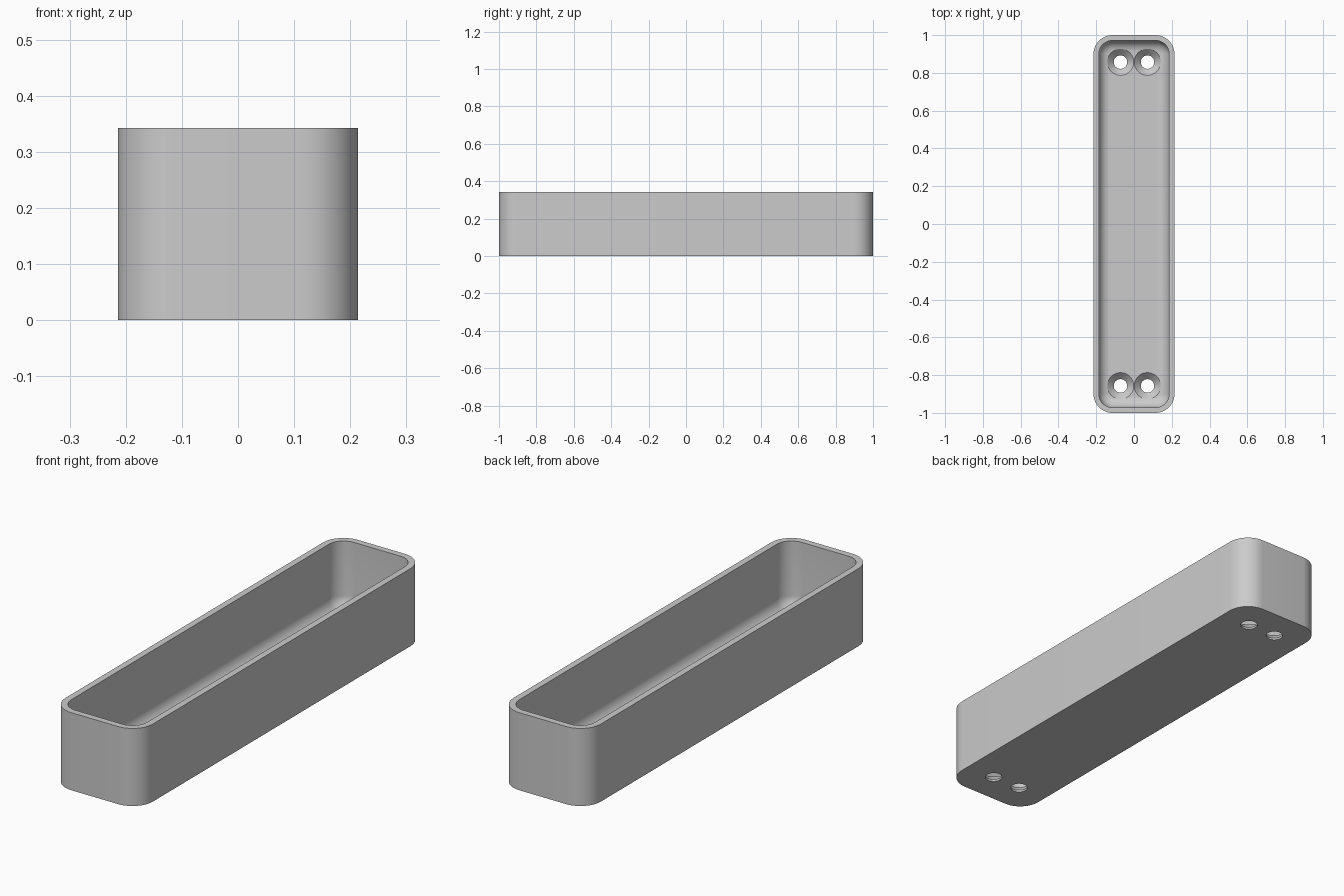
import bpy
import bmesh
from math import sin, cos, pi

if "Cube" in bpy.data.objects:
    bpy.data.objects.remove(bpy.data.objects["Cube"])

HALF_W, HALF_L, HEIGHT = 0.2143, 1.0, 0.343
CORNER, WALL, FLOOR, FILLET = 0.1, 0.0286, 0.043, 0.06
STEPS = 12

grey = bpy.data.materials.new("plain grey")
grey.use_nodes = True
grey.diffuse_color = (0.6, 0.6, 0.6, 1)
grey.node_tree.nodes["Principled BSDF"].inputs["Base Color"].default_value = (0.6, 0.6, 0.6, 1)


def loft(name, rings):
    """Skin closed rings of points and cap both ends."""
    bm = bmesh.new()
    loops = [[bm.verts.new(p) for p in ring] for ring in rings]
    for a, b in zip(loops, loops[1:]):
        for i in range(len(a)):
            j = (i + 1) % len(a)
            bm.faces.new((a[i], a[j], b[j], b[i]))
    bm.faces.new(loops[0][::-1])
    bm.faces.new(loops[-1])
    bmesh.ops.recalc_face_normals(bm, faces=bm.faces)
    mesh = bpy.data.meshes.new(name)
    bm.to_mesh(mesh)
    bm.free()
    mesh.materials.append(grey)
    obj = bpy.data.objects.new(name, mesh)
    bpy.context.collection.objects.link(obj)
    return obj


def rounded_ring(inset, z):
    """Rounded rectangle, moved inwards by inset."""
    r = CORNER - inset
    cx, cy = HALF_W - CORNER, HALF_L - CORNER
    points = []
    for k, (sx, sy) in enumerate(((1, 1), (-1, 1), (-1, -1), (1, -1))):
        for i in range(STEPS + 1):
            a = (k + i / STEPS) * pi / 2
            points.append((sx * cx + r * cos(a), sy * cy + r * sin(a), z))
    return points


def circle_ring(x, y, r, z, n=48):
    return [(x + r * cos(2 * pi * i / n), y + r * sin(2 * pi * i / n), z) for i in range(n)]


# Tray: outer wall, rim, inner wall, rounded inner bottom edge
rings = [rounded_ring(0, 0), rounded_ring(0, HEIGHT), rounded_ring(WALL, HEIGHT)]
for i in range(9):
    a = i / 8 * pi / 2
    rings.append(rounded_ring(WALL + FILLET * (1 - cos(a)), FLOOR + FILLET * (1 - sin(a))))
tray = loft("tray", rings)

# Countersunk screw holes, a pair near each end
for x in (-0.0714, 0.0714):
    for y in (-0.857, 0.857):
        profile = ((0.0357, -0.05), (0.0357, 0.0086), (0.07, FLOOR), (0.07, 0.12))
        cutter = loft("screw_hole_cutter", [circle_ring(x, y, r, z) for r, z in profile])
        cutter.hide_render = True
        cutter.hide_set(True)
        cut = tray.modifiers.new("screw hole", "BOOLEAN")
        cut.operation = "DIFFERENCE"
        cut.solver = "EXACT"
        cut.object = cutter

# Apply the cuts, then remove the cutters
bpy.context.view_layer.objects.active = tray
tray.select_set(True)
for cut in list(tray.modifiers):
    cutter = cut.object
    bpy.ops.object.modifier_apply(modifier=cut.name)
    bpy.data.objects.remove(cutter)
bpy.ops.object.shade_smooth_by_angle(angle=pi / 6)
